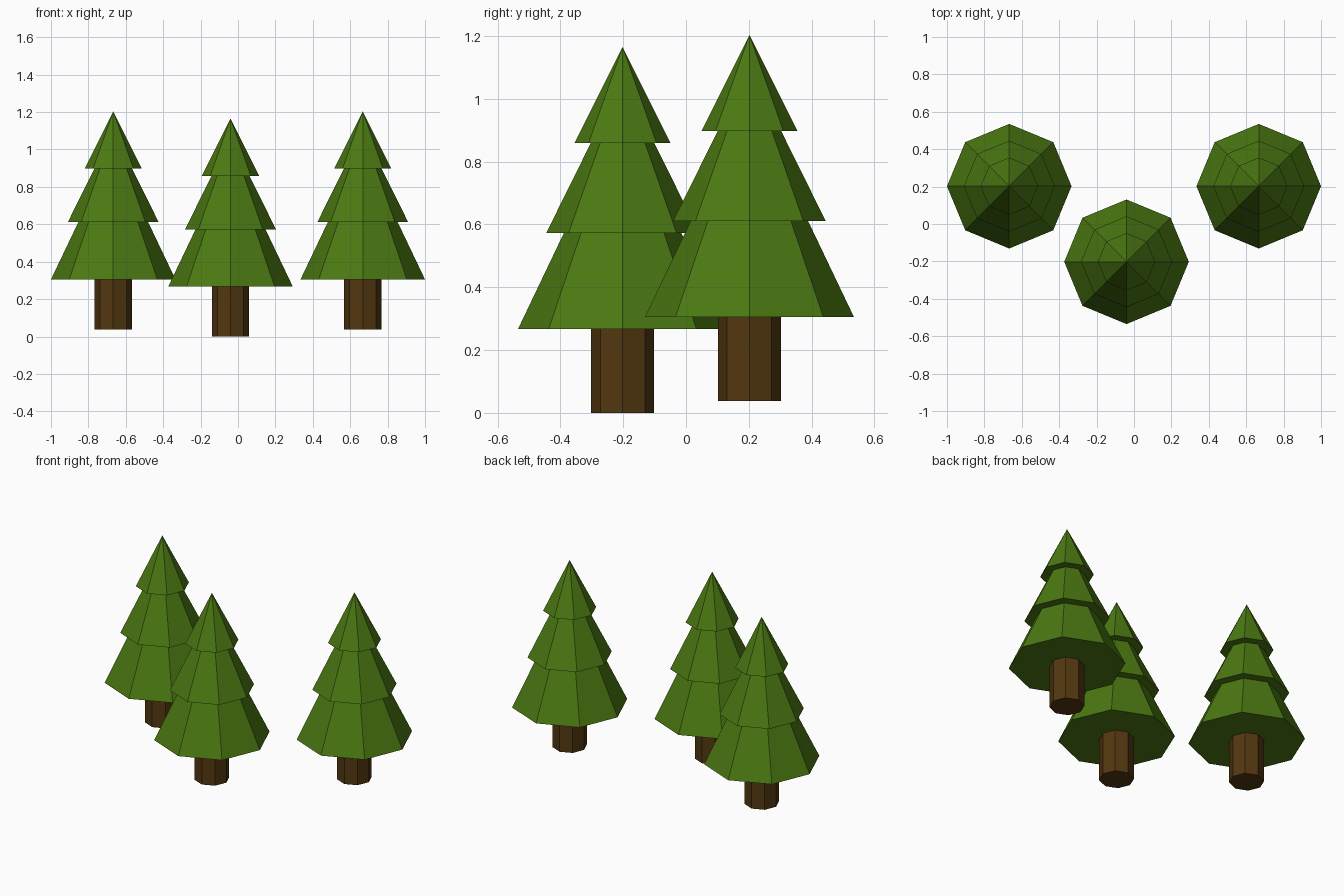
import bpy
from math import pi

cube = bpy.data.objects.get("Cube")
if cube:
    bpy.data.objects.remove(cube, do_unlink=True)


def make_material(name, color):
    mat = bpy.data.materials.new(name)
    mat.use_nodes = True
    mat.diffuse_color = color
    mat.node_tree.nodes["Principled BSDF"].inputs["Base Color"].default_value = color
    return mat


needle_green = make_material("needle_green", (0.07, 0.19, 0.006, 1))
bark_brown = make_material("bark_brown", (0.085, 0.038, 0.005, 1))


def octagon_part(name, x, y, bottom, top, r_bottom, r_top, mat):
    """Eight-sided flat-shaded cone, frustum or cylinder with corners on the axes."""
    bpy.ops.mesh.primitive_cone_add(
        vertices=8, radius1=r_bottom, radius2=r_top, depth=top - bottom,
        location=(x, y, (bottom + top) / 2))
    part = bpy.context.object
    part.name = name
    part.data.materials.append(mat)
    return part


# Foliage tiers: base height, top height, base radius, top radius
TIERS = {
    "lower": (0.267, 0.60, 0.333, 0.174),
    "middle": (0.573, 0.88, 0.243, 0.091),
    "upper": (0.859, 1.165, 0.153, 0.0),
}


def make_tree(side, x, y, z):
    octagon_part(side + "_trunk", x, y, z, z + 0.28, 0.1, 0.1, bark_brown)
    for tier, (bottom, top, r_bottom, r_top) in TIERS.items():
        octagon_part(f"{side}_{tier}_foliage", x, y, z + bottom, z + top,
                     r_bottom, r_top, needle_green)


make_tree("front", -0.04, -0.202, 0)
for side, sign in (("left", 1), ("right", -1)):
    make_tree(side, sign * 0.667, 0.202, 0.038)
